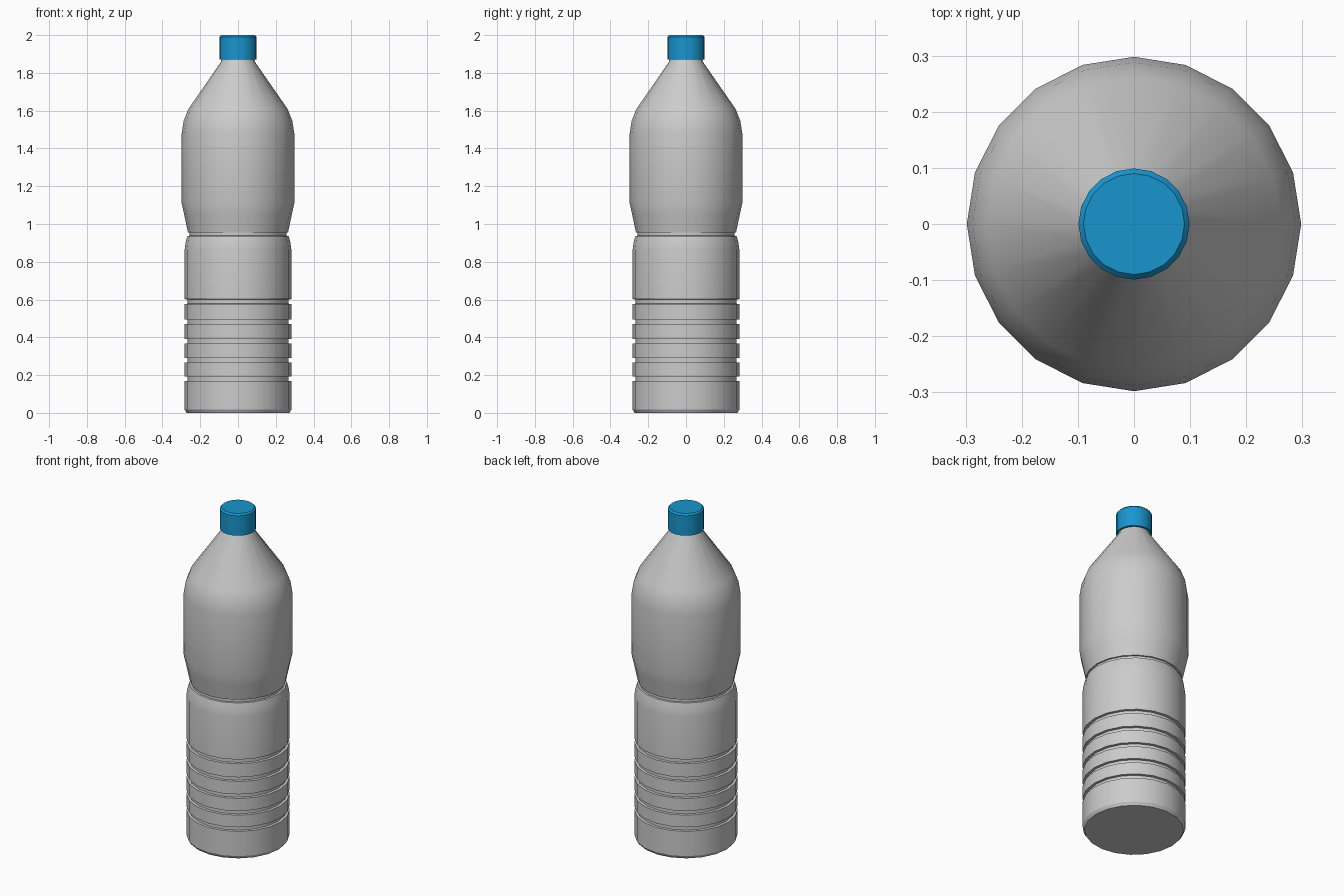
import bpy, bmesh, math

if "Cube" in bpy.data.objects:
    bpy.data.objects.remove(bpy.data.objects["Cube"])

SIDES = 20


def lathe(name, profile, color=None):
    """Spin an (r, z) profile, bottom to top, around z and close both ends."""
    bm = bmesh.new()
    rings = []
    for r, z in profile:
        rings.append([bm.verts.new((r * math.cos(2 * math.pi * i / SIDES),
                                    r * math.sin(2 * math.pi * i / SIDES), z))
                      for i in range(SIDES)])
    for a, b in zip(rings, rings[1:]):
        for i in range(SIDES):
            j = (i + 1) % SIDES
            bm.faces.new((a[i], a[j], b[j], b[i]))
    bm.faces.new(rings[0][::-1])
    bm.faces.new(rings[-1])
    mesh = bpy.data.meshes.new(name)
    bm.to_mesh(mesh)
    bm.free()
    obj = bpy.data.objects.new(name, mesh)
    bpy.context.collection.objects.link(obj)
    if color:
        mat = bpy.data.materials.new(name + "_material")
        mat.diffuse_color = color
        mat.use_nodes = True
        mat.node_tree.nodes["Principled BSDF"].inputs["Base Color"].default_value = mat.diffuse_color
        mesh.materials.append(mat)
    bpy.ops.object.select_all(action='DESELECT')
    bpy.context.view_layer.objects.active = obj
    obj.select_set(True)
    bpy.ops.object.shade_smooth_by_angle(angle=math.radians(30))
    return obj


# Base with a small chamfer
R, GROOVE_R = 0.283, 0.268
profile = [(0.272, 0.0), (R, 0.018)]

# Five grip grooves
for z in (0.168, 0.266, 0.367, 0.47, 0.577):
    profile += [(R, z), (GROOVE_R, z + 0.001),
                (GROOVE_R, z + 0.024), (R, z + 0.025)]

# Waist groove, upper body, shoulder and neck
profile += [(R, 0.86), (0.278, 0.90), (0.268, 0.937),
            (0.257, 0.938), (0.257, 0.954), (0.265, 0.955),
            (0.285, 1.05), (0.298, 1.11), (0.298, 1.48),
            (0.288, 1.545), (0.262, 1.61), (0.092, 1.855), (0.085, 1.875)]
lathe("bottle_body", profile)

# Screw cap with a chamfered top
lathe("cap", [(0.099, 1.87), (0.099, 1.99), (0.09, 2.0)],
      (0.01, 0.30, 0.62, 1.0))
